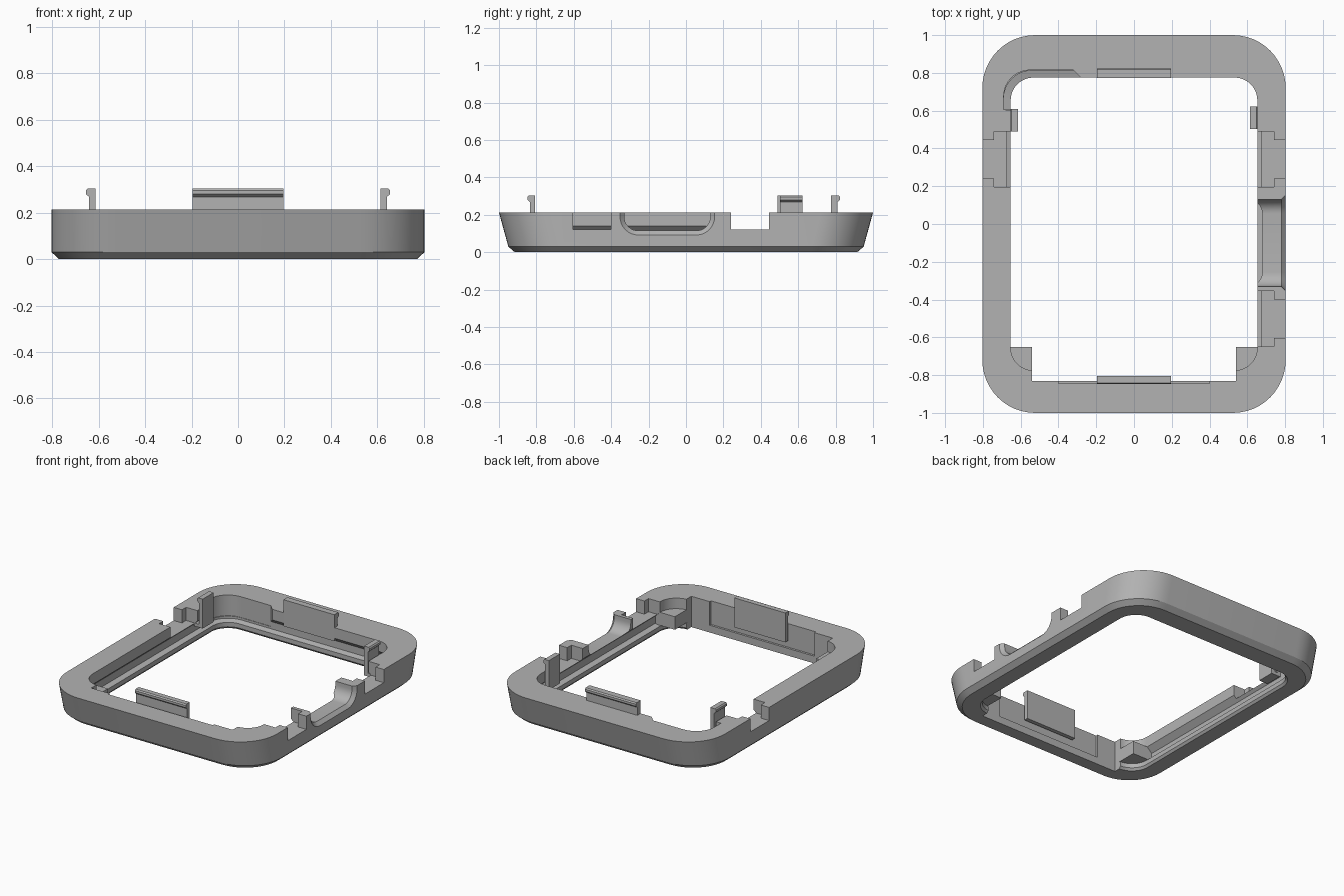
import bpy, bmesh, math
from mathutils import Vector

if "Cube" in bpy.data.objects:
    bpy.data.objects.remove(bpy.data.objects["Cube"])

grey = bpy.data.materials.new("plain grey")
grey.diffuse_color = (0.45, 0.45, 0.45, 1)
grey.use_nodes = True
grey.node_tree.nodes["Principled BSDF"].inputs["Base Color"].default_value = grey.diffuse_color


def loft(name, sections, ring=False):
    """Skin matching point loops; ring joins last to first, else ends are capped."""
    bm = bmesh.new()
    loops = [[bm.verts.new(p) for p in s] for s in sections]
    n = len(loops[0])
    pairs = list(zip(loops, loops[1:])) + ([(loops[-1], loops[0])] if ring else [])
    for a, b in pairs:
        for i in range(n):
            j = (i + 1) % n
            bm.faces.new((a[i], a[j], b[j], b[i]))
    if not ring:
        bm.faces.new(loops[0][::-1])
        bm.faces.new(loops[-1])
    bmesh.ops.recalc_face_normals(bm, faces=bm.faces)
    me = bpy.data.meshes.new(name)
    bm.to_mesh(me)
    bm.free()
    me.materials.append(grey)
    ob = bpy.data.objects.new(name, me)
    bpy.context.collection.objects.link(ob)
    return ob


def rounded(hx, hy, r, z, steps=12):
    """Rounded rectangle loop at height z."""
    pts = []
    for k, (sx, sy) in enumerate([(1, 1), (-1, 1), (-1, -1), (1, -1)]):
        for i in range(steps + 1):
            a = math.pi / 2 * (k + i / steps)
            pts.append((sx * (hx - r) + r * math.cos(a), sy * (hy - r) + r * math.sin(a), z))
    return pts


def prism(name, outline, z0, z1):
    return loft(name, [[(x, y, z) for x, y in outline] for z in (z0, z1)])


def box(name, x0, x1, y0, y1, z0, z1):
    return prism(name, [(x0, y0), (x1, y0), (x1, y1), (x0, y1)], z0, z1)


def combine(target, tool, operation):
    m = target.modifiers.new("combine", 'BOOLEAN')
    m.object, m.operation, m.solver = tool, operation, 'EXACT'
    bpy.context.view_layer.objects.active = target
    bpy.ops.object.modifier_apply(modifier=m.name)
    bpy.data.objects.remove(tool)


# Frame: leaning outer wall with a bottom chamfer, inner wall with an undercut groove
frame = loft("frame", [
    rounded(0.77, 0.915, 0.25, 0), rounded(0.803, 0.95, 0.28, 0.03),
    rounded(0.803, 1.0, 0.28, 0.213), rounded(0.653, 0.775, 0.12, 0.213),
    rounded(0.653, 0.775, 0.12, 0.14), rounded(0.69, 0.812, 0.15, 0.105),
    rounded(0.69, 0.812, 0.15, 0.055), rounded(0.653, 0.775, 0.12, 0.045),
    rounded(0.653, 0.775, 0.12, 0.015), rounded(0.665, 0.787, 0.13, 0)], ring=True)

# Front opening, deeper above its sill
combine(frame, box("cut", -0.54, 0.54, -0.83, -0.5, -0.1, 0.3), 'DIFFERENCE')
combine(frame, box("cut", -0.40, 0.40, -0.845, -0.5, 0.05, 0.3), 'DIFFERENCE')

# Corner pads beside the front opening
for s in (-1, 1):
    pad = box("pad", *sorted((s * 0.54, s * 0.70)), -0.82, -0.65, 0.05, 0.14)
    combine(frame, pad, 'UNION')

# Stepped side notches: narrow outside, wide inside
for s, y0, y1 in [(-1, 0.24, 0.445), (1, 0.24, 0.445), (1, -0.603, -0.4)]:
    w = 0.045
    out = [(0.9, y0), (0.9, y1), (0.74, y1), (0.74, y1 + w),
           (0.6, y1 + w), (0.6, y0 - w), (0.74, y0 - w), (0.74, y0)]
    combine(frame, prism("cut", [(s * x, y) for x, y in out], 0.122, 0.3), 'DIFFERENCE')


# Round-bottomed side port with a flared outer rim
def port(x, grow):
    y0, y1, z0, r = -0.33 - grow, 0.13 + grow, 0.115 - grow, 0.075 + grow
    pts = [(x, y1, 0.3), (x, y0, 0.3)]
    for cy, a0 in ((y0 + r, math.pi), (y1 - r, 1.5 * math.pi)):
        for i in range(9):
            a = a0 + math.pi / 2 * i / 8
            pts.append((x, cy + r * math.cos(a), z0 + r + r * math.sin(a)))
    return pts


combine(frame, loft("cut", [port(0.55, 0), port(0.78, 0), port(0.825, 0.045)]), 'DIFFERENCE')

# Shallow pocket in the back left inner corner
arc = [(-0.55 + 0.14 * math.cos(a), 0.675 + 0.14 * math.sin(a))
       for a in [math.pi / 2 * (1 + i / 10) for i in range(11)]]
pocket = [(-0.4, 0.6), (-0.28, 0.7), (-0.28, 0.775), (-0.32, 0.815)] + arc + [(-0.69, 0.605)]
combine(frame, prism("cut", pocket, 0.07, 0.3), 'DIFFERENCE')


# Snap clips: a stem with a hooked, bevelled head, pointing outward
def clip(name, centre, outward, length, bottom, thick=0.028, hook=0.014):
    o = Vector(outward)
    side = Vector((-o.y, o.x, 0))
    prof = [(0, bottom), (thick, bottom), (thick, 0.268), (thick + hook, 0.28),
            (thick + hook, 0.295), (thick + hook - 0.007, 0.303), (0, 0.303)]
    c = Vector(centre)
    return loft(name, [[c + o * d + side * s * length / 2 + Vector((0, 0, z))
                        for d, z in prof] for s in (-1, 1)])


clip("front_clip", (0, -0.806, 0), (0, -1, 0), 0.39, 0.10)
clip("back_clip", (0, 0.774, 0), (0, 1, 0), 0.39, 0.12, 0.036)
clip("left_clip", (-0.613, 0.55, 0), (-1, 0, 0), 0.12, 0.10)
clip("right_clip", (0.613, 0.562, 0), (1, 0, 0), 0.12, 0.10)

# Small brackets tie the side clips to the inner wall
for s, y in ((-1, 0.55), (1, 0.562)):
    box("clip_bracket", *sorted((s * 0.625, s * 0.68)), y - 0.06, y + 0.06, 0.10, 0.122)

for ob in bpy.context.scene.objects:
    ob.select_set(True)
bpy.context.view_layer.objects.active = frame
bpy.ops.object.shade_smooth_by_angle(angle=math.radians(25))
